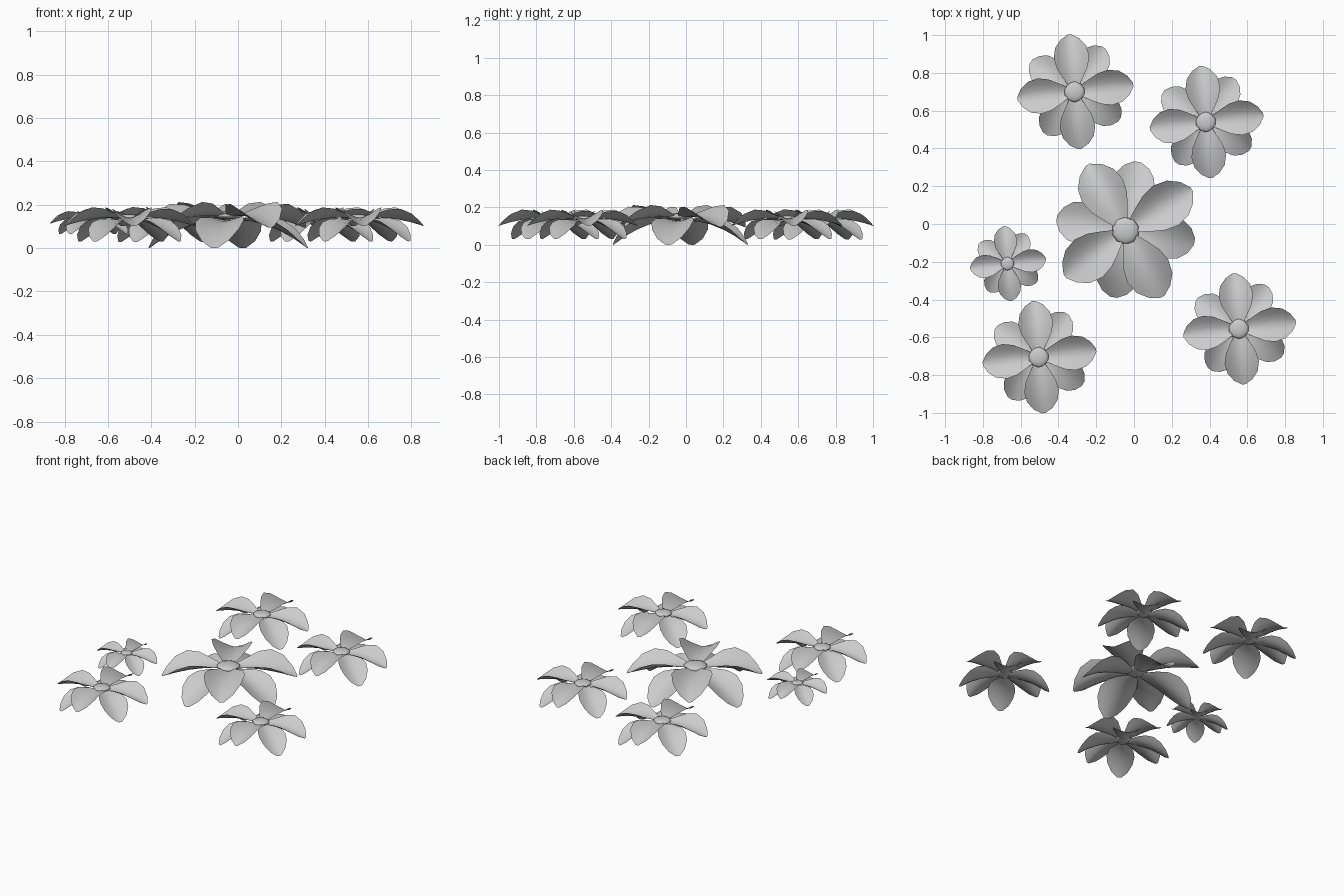
import bpy, bmesh
from math import cos, sin, radians

if "Cube" in bpy.data.objects:
    bpy.data.objects.remove(bpy.data.objects["Cube"])

# petal outline: distance from centre, half width
UPPER = [(0.03, 0.026), (0.08, 0.056), (0.13, 0.082), (0.185, 0.094),
         (0.24, 0.082), (0.28, 0.050), (0.304, 0.010)]
LOWER = [(0.03, 0.024), (0.08, 0.053), (0.13, 0.076), (0.18, 0.086),
         (0.225, 0.077), (0.26, 0.050), (0.280, 0.014)]
ACROSS = [-1, -0.66, -0.33, 0, 0.33, 0.66, 1]


def add_petal(bm, outline, angle, drop, cup, base, stretch=1.0):
    """Leaf-shaped sheet: drooping along its length, cupped across its width."""
    ca, sa = cos(radians(angle)), sin(radians(angle))
    length = outline[-1][0]
    rows = []
    for r, w in outline:
        t = r / length
        row = []
        for u in ACROSS:
            rr = r * stretch
            v = u * w
            z = base + 0.05 * t * (1 - t) - drop * t ** 1.7
            z += cup * abs(v / 0.09) ** 1.7 + 0.06 * v * t
            row.append(bm.verts.new((rr * ca - v * sa, rr * sa + v * ca, z)))
        rows.append(row)
    for a, b in zip(rows, rows[1:]):
        for i in range(len(ACROSS) - 1):
            bm.faces.new((a[i], b[i], b[i + 1], a[i + 1]))


def finish(bm, name, loc, scale):
    for f in bm.faces:
        f.smooth = True
    me = bpy.data.meshes.new(name)
    bm.to_mesh(me)
    bm.free()
    ob = bpy.data.objects.new(name, me)
    ob.location = loc
    ob.scale = (scale,) * 3
    bpy.context.collection.objects.link(ob)


def flower(name, x, y, z, scale, upper, lower):
    # upper ring of cupped petals
    bm = bmesh.new()
    for i, a in enumerate(upper):
        add_petal(bm, UPPER, a, 0.035, 0.05, 0.0, 1.03 if i == 0 else 1.0)
    finish(bm, name + "_upper_petals", (x, y, z), scale)
    # lower ring of drooping petals
    bm = bmesh.new()
    for i, a in enumerate(lower):
        add_petal(bm, LOWER, a, 0.095, 0.036, -0.012, 0.97 if i == 2 else 1.0)
    finish(bm, name + "_lower_petals", (x, y, z), scale)
    # flattened domed centre
    bm = bmesh.new()
    bmesh.ops.create_uvsphere(bm, u_segments=10, v_segments=6, radius=0.055)
    for v in bm.verts:
        v.co.z = v.co.z * 0.25 + 0.008
    finish(bm, name + "_centre", (x, y, z), scale)


SMALL = ([7, 95, 187, 275], [57, 145, 235, 329])
BIG = ([32, 120, 217, 299], [80, 170, 260, 351])
flower("back_left_flower", -0.315, 0.70, 0.135, 1.0, *SMALL)
flower("back_right_flower", 0.38, 0.54, 0.135, 0.98, *SMALL)
flower("front_left_flower", -0.505, -0.705, 0.135, 0.98, *SMALL)
flower("front_right_flower", 0.555, -0.555, 0.135, 0.97, *SMALL)
flower("small_flower", -0.67, -0.21, 0.135, 0.655, *SMALL)
flower("large_middle_flower", -0.045, -0.035, 0.141, 1.32, *BIG)
